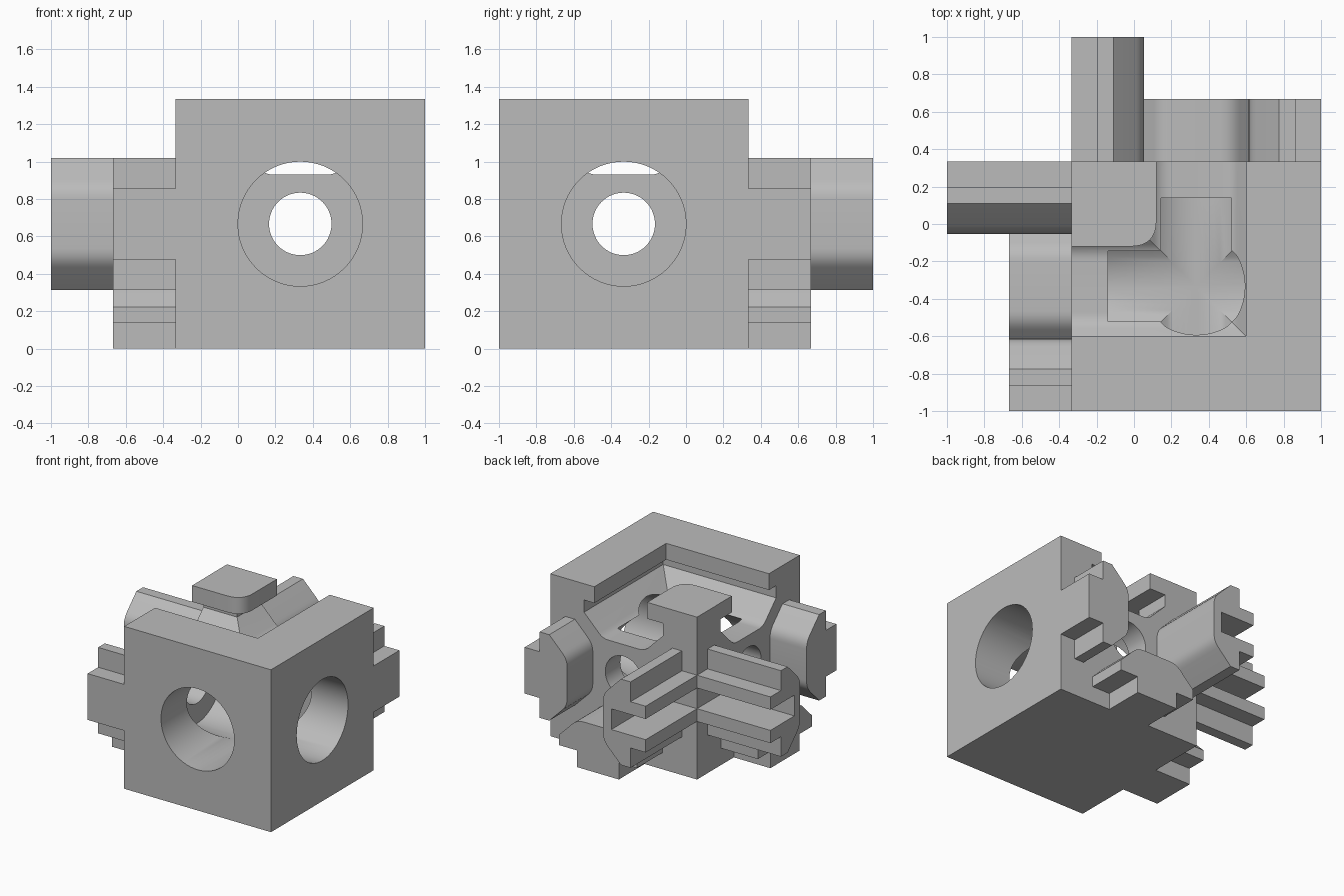
import bpy, bmesh, math
from mathutils import Vector

if "Cube" in bpy.data.objects:
    bpy.data.objects.remove(bpy.data.objects["Cube"])

CX, CY, CZ = 0.333, -0.333, 0.667      # centre of the cube
H = 0.667                              # half of the cube's side

metal = bpy.data.materials.new("plain_grey")
metal.diffuse_color = (0.5, 0.5, 0.5, 1)
metal.use_nodes = True
metal.node_tree.nodes["Principled BSDF"].inputs["Base Color"].default_value = metal.diffuse_color


def make(name, bm):
    bmesh.ops.remove_doubles(bm, verts=bm.verts, dist=1e-5)
    bmesh.ops.recalc_face_normals(bm, faces=bm.faces)
    me = bpy.data.meshes.new(name)
    bm.to_mesh(me)
    bm.free()
    me.materials.append(metal)
    ob = bpy.data.objects.new(name, me)
    bpy.context.collection.objects.link(ob)
    return ob


def loft(name, rings):
    """Join matching rings of points into one closed solid."""
    bm = bmesh.new()
    vs = [[bm.verts.new(p) for p in r] for r in rings]
    n = len(rings[0])
    for a, b in zip(vs, vs[1:]):
        for i in range(n):
            bm.faces.new((a[i], a[(i + 1) % n], b[(i + 1) % n], b[i]))
    bm.faces.new(vs[0])
    bm.faces.new(vs[-1])
    return make(name, bm)


def box(name, lo, hi):
    ring = [(lo[0], lo[1]), (hi[0], lo[1]), (hi[0], hi[1]), (lo[0], hi[1])]
    return loft(name, [[(x, y, z) for x, y in ring] for z in (lo[2], hi[2])])


def fillet(a, b, c, t, n=5):
    """Points rounding the corner b between a and c."""
    a, b, c = Vector(a), Vector(b), Vector(c)
    p, q = b + (a - b).normalized() * t, b + (c - b).normalized() * t
    return [tuple(p * (1 - s) ** 2 + b * 2 * s * (1 - s) + q * s * s)
            for s in (i / n for i in range(n + 1))]


def rod(name, axis, r, lo, hi):
    """Cylinder through the cube centre along x or y."""
    rings = []
    for d in (lo, hi):
        ring = []
        for i in range(64):
            a = math.tau * i / 64
            u, z = r * math.cos(a), CZ + r * math.sin(a)
            ring.append((d, CY + u, z) if axis == "x" else (CX + u, d, z))
        rings.append(ring)
    return loft(name, rings)


def boolean(ob, cutter, op="DIFFERENCE"):
    m = ob.modifiers.new("bool", "BOOLEAN")
    m.operation, m.object, m.solver = op, cutter, "EXACT"
    bpy.context.view_layer.objects.active = ob
    bpy.ops.object.modifier_apply(modifier=m.name)
    bpy.data.objects.remove(cutter)


# Cube body
body = box("corner_body", (CX - H, CY - H, 0), (CX + H, CY + H, 2 * H))

# L-shaped undercut channel in the top: p is sideways offset, second is height
right = [(0.267, 1.4), (0.267, 1.2), (0.36, 1.2), (0.36, 1.1)]
floor_r = fillet((0.36, 1.1), (0.19, 0.93), (0, 0.93), 0.05)
floor_l = fillet((0, 0.93), (-0.19, 0.93), (-0.36, 1.1), 0.05)
channel = right + floor_r + floor_l + [(-0.36, 1.1), (-0.36, 1.4)]
boolean(body, loft("channel_cutter", [
    [(CX + p, 0.5, z) for p, z in channel],
    [(CX + p, CY - p, z) for p, z in channel],
    [(-0.5, CY - p, z) for p, z in channel]]))

# Stepped bolt holes through both directions
boolean(body, rod("bore_cutter_x", "x", 0.333, -0.14, 1.2))
boolean(body, rod("bore_cutter_y", "y", 0.333, -1.2, 0.14))
boolean(body, rod("hole_cutter_x", "x", 0.167, -0.6, 0.5))
boolean(body, rod("hole_cutter_y", "y", 0.167, -0.5, 0.6))

# Overhanging cap on the rear post, one rounded corner
cap = [(-0.333, 0.333), (-0.333, -0.12)]
cap += fillet((-0.333, -0.12), (0.12, -0.12), (0.12, 0.333), 0.14, 8) + [(0.12, 0.333)]
post_cap = loft("post_cap", [[(x, y, z) for x, y in cap] for z in (1.2, 2 * H)])

# T-shaped key section: (sideways, outwards from centre)
half = fillet((0, 0.28), (0.19, 0.28), (0.353, 0.443), 0.06)
half += [(0.353, 0.443), (0.353, 0.53), (0.19, 0.53), (0.19, H)]
key = half + [(-s, u) for s, u in reversed(half)]
# Long keys also have a narrow slot along their outer face
g, deep = 0.085, 0.355
slotted = half + [(g, H), (g, deep)]
slotted += [(-s, u) for s, u in reversed(slotted)]


def key_bar(name, section, axis, side, length):
    """side: which channel the key fits - 'low', 'outer' or 'inner'."""
    rings = []
    for d in (H, H + length):
        ring = []
        for s, u in section:
            if side == "low":
                w, z = s, CZ - u
            else:
                w, z = (u if side == "outer" else -u), CZ + s
            # w runs away from the rear post on both axes
            ring.append((CX + w, CY + d, z) if axis == "y" else (CX - d, CY - w, z))
        rings.append(ring)
    return loft(name, rings)


parts = [body, post_cap]
for axis, word in (("x", "left"), ("y", "back")):
    parts.append(key_bar(f"{word}_low_key", key, axis, "low", 0.333))
    parts.append(key_bar(f"{word}_outer_key", key, axis, "outer", 0.333))
    parts.append(key_bar(f"{word}_long_key", slotted, axis, "inner", 0.667))

# Smooth the rounded areas, keep edges sharp
for ob in parts:
    bpy.ops.object.select_all(action="DESELECT")
    ob.select_set(True)
    bpy.context.view_layer.objects.active = ob
    bpy.ops.object.shade_smooth_by_angle(angle=math.radians(30))
